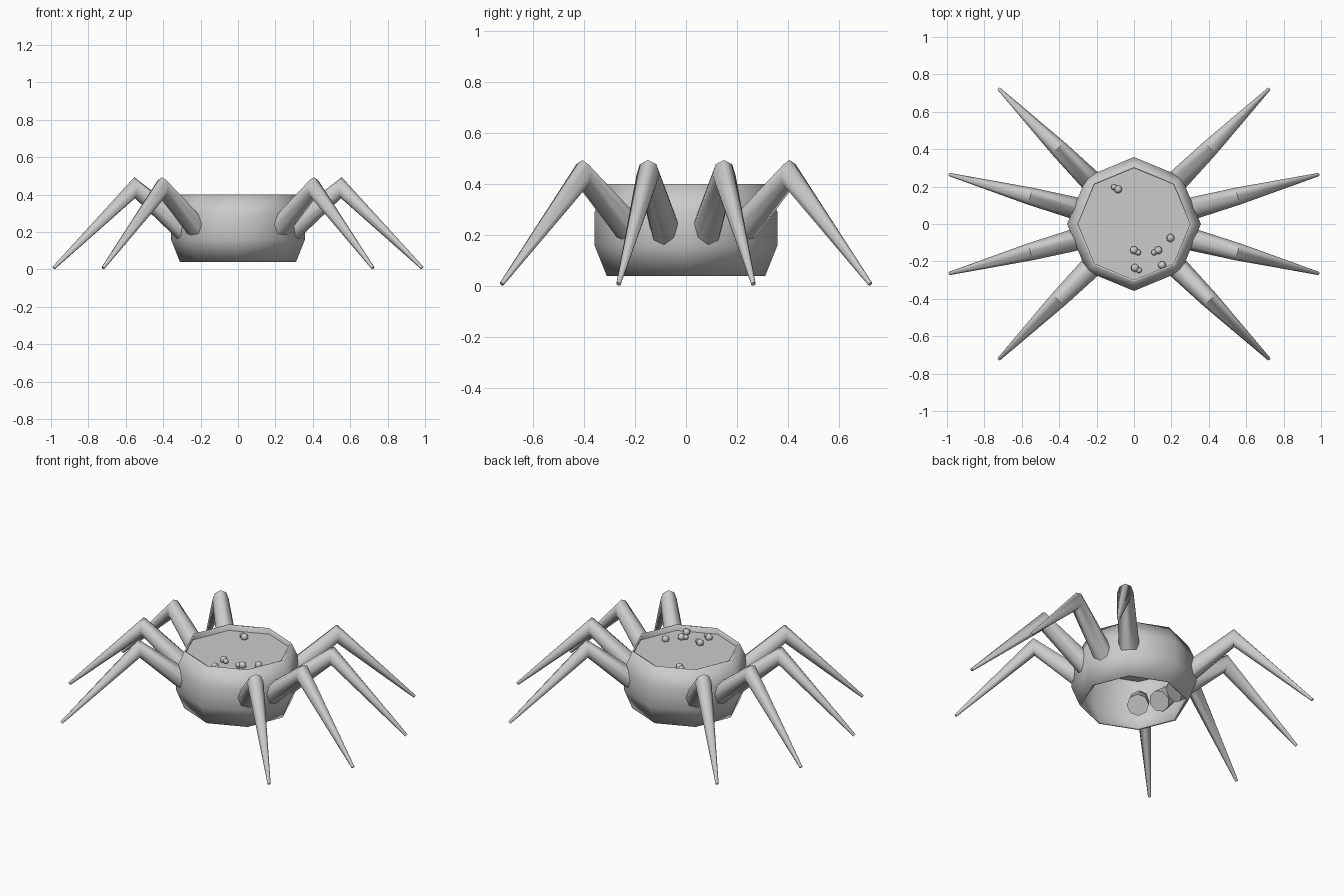
import bpy, bmesh, math
from mathutils import Vector

if "Cube" in bpy.data.objects:
    bpy.data.objects.remove(bpy.data.objects["Cube"])


def finish(bm, name, smooth=True):
    me = bpy.data.meshes.new(name)
    bm.normal_update()
    bm.to_mesh(me)
    bm.free()
    ob = bpy.data.objects.new(name, me)
    bpy.context.collection.objects.link(ob)
    if smooth:
        bpy.ops.object.select_all(action='DESELECT')
        ob.select_set(True)
        bpy.context.view_layer.objects.active = ob
        bpy.ops.object.shade_smooth_by_angle(angle=math.radians(50))
    return ob


def bridge(bm, rings):
    for a, b in zip(rings, rings[1:]):
        n = len(a)
        for i in range(n):
            bm.faces.new((a[i], a[(i + 1) % n], b[(i + 1) % n], b[i]))


def octagon(bm, r, z):
    return [bm.verts.new((r * math.cos(i * math.pi / 4), r * math.sin(i * math.pi / 4), z))
            for i in range(8)]


# Bowl body: eight-sided shell, open at top and bottom
bm = bmesh.new()
bridge(bm, [octagon(bm, r, z) for r, z in
            ((0.31, 0.04), (0.358, 0.16), (0.358, 0.29), (0.31, 0.40))])
body = finish(bm, "bowl_body")
shell = body.modifiers.new("shell", 'SOLIDIFY')
shell.thickness = 0.012
shell.offset = -1

# Liquid surface
bm = bmesh.new()
bm.faces.new(octagon(bm, 0.318, 0.36))
finish(bm, "liquid", False)

# Bubbles: a large one, some with a small companion
for k, (x, y, z, twin) in enumerate((
        (0.0, -0.14, 0.375, True), (0.13, -0.14, 0.375, True), (0.195, -0.075, 0.37, False),
        (0.15, -0.22, 0.37, False), (0.005, -0.235, 0.37, True), (-0.085, 0.185, 0.37, True))):
    spots = [(x, y, z, 0.024)]
    if twin:
        spots.append((x + 0.022 * (-1 if k in (1, 5) else 1), y - 0.012 * (1 if k < 5 else -1), z, 0.018))
    for j, (bx, by, bz, r) in enumerate(spots):
        bm = bmesh.new()
        bmesh.ops.create_icosphere(bm, subdivisions=1, radius=r)
        bmesh.ops.translate(bm, verts=bm.verts, vec=(bx, by, bz))
        finish(bm, f"bubble_{k}_{j}")


# Legs: tapered tube bent at the knee, in the radial plane
def leg(name, angle, sides=8):
    path = [(0.25, 0.17, 0.063), (0.572, 0.437, 0.047), (1.02, 0.008, 0.009)]
    tilts = [math.atan2(0.267, 0.322), 0.0, math.atan2(-0.429, 0.448)]
    tilts[1] = (tilts[0] + tilts[2]) / 2
    out = Vector((math.cos(angle), math.sin(angle), 0))
    side = Vector((-out.y, out.x, 0))
    bm = bmesh.new()
    rings = []
    for i, (d, z, r) in enumerate(path):
        up = out * -math.sin(tilts[i]) + Vector((0, 0, math.cos(tilts[i])))
        stretch = 1.2 if i == 1 else 1.0
        c = out * d + Vector((0, 0, z))
        rings.append([bm.verts.new(c + side * r * math.cos(a) + up * r * stretch * math.sin(a))
                      for a in (2 * math.pi * s / sides for s in range(sides))])
    bridge(bm, rings)
    bm.faces.new(rings[0][::-1])
    bm.faces.new(rings[-1])
    bmesh.ops.recalc_face_normals(bm, faces=bm.faces)
    finish(bm, name)


for k, deg in enumerate((15, 45, 135, 165, 195, 225, 315, 345)):
    leg(f"leg_{k + 1}", math.radians(deg))
